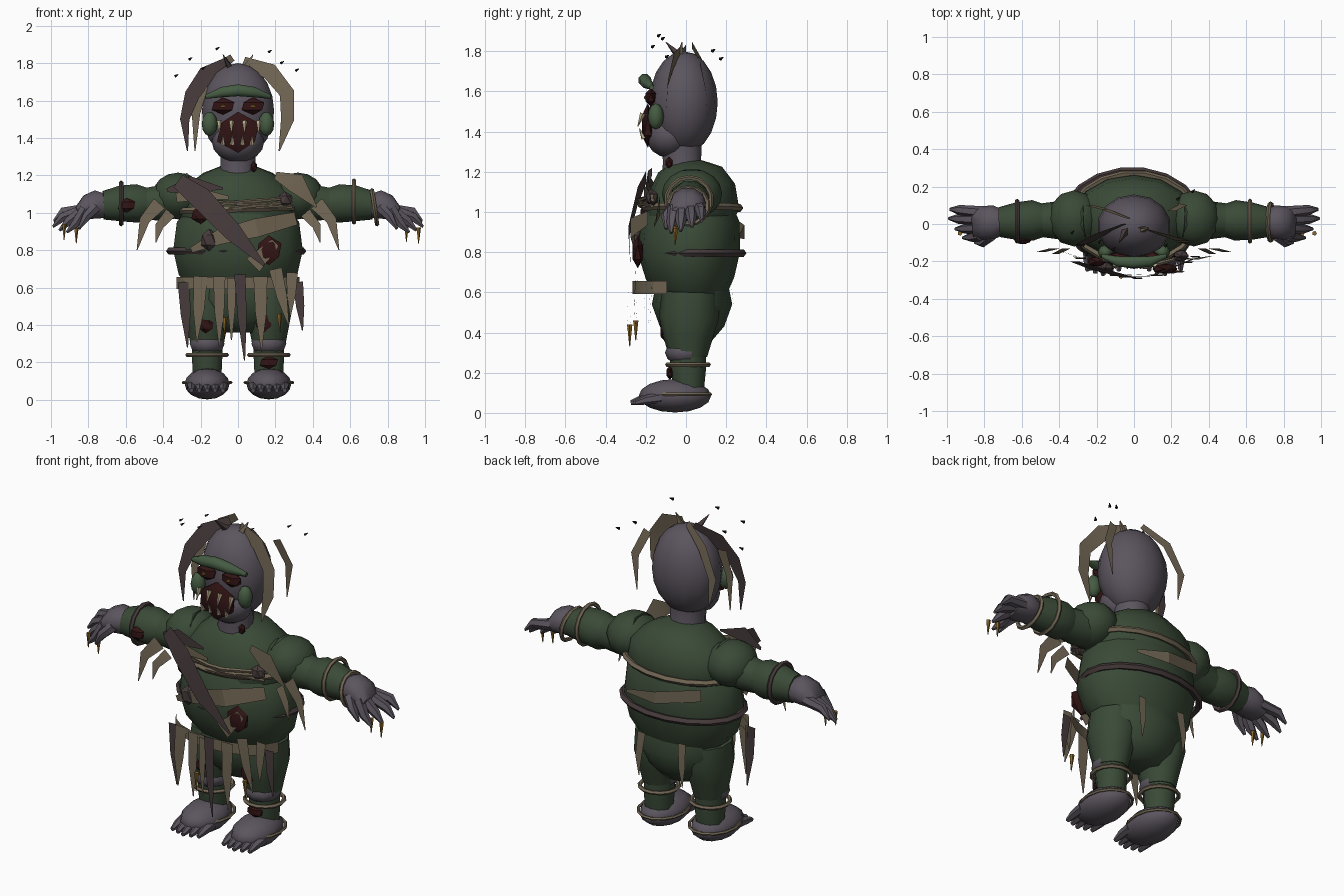
import bpy, bmesh, math
from mathutils import Vector, Matrix


def mat(name, rgb):
    m = bpy.data.materials.new(name)
    m.diffuse_color = (*rgb, 1)
    return m


SKIN = mat("grey_skin", (0.105, 0.09, 0.112))
GREEN = mat("dark_moss", (0.042, 0.068, 0.038))
MOSS = mat("light_moss", (0.06, 0.105, 0.055))
TAN = mat("dry_straw", (0.165, 0.132, 0.088))
BARK = mat("dark_bark", (0.062, 0.043, 0.044))
RED = mat("dried_red", (0.032, 0.007, 0.007))
AMBER = mat("amber", (0.25, 0.13, 0.02))
BONE = mat("bone", (0.5, 0.42, 0.27))
BLACK = mat("black", (0.008, 0.008, 0.008))


def finish(name, bm, m, angle=50):
    bmesh.ops.recalc_face_normals(bm, faces=bm.faces[:])
    me = bpy.data.meshes.new(name)
    bm.to_mesh(me)
    bm.free()
    me.materials.append(m)
    me.shade_smooth()
    me.set_sharp_from_angle(angle=math.radians(angle))
    ob = bpy.data.objects.new(name, me)
    bpy.context.collection.objects.link(ob)
    return ob


def ball(name, loc, r, m, seg=12, rings=8):
    bm = bmesh.new()
    bmesh.ops.create_uvsphere(bm, u_segments=seg, v_segments=rings, radius=1,
                              matrix=Matrix.LocRotScale(Vector(loc), None, Vector(r)))
    return finish(name, bm, m)


def lump(name, loc, r, m):
    bm = bmesh.new()
    bmesh.ops.create_icosphere(bm, subdivisions=1, radius=1,
                               matrix=Matrix.LocRotScale(Vector(loc), None, Vector(r)))
    return finish(name, bm, m, 30)


def tube(name, pts, radii, m, seg=12):
    """Capped loft of ellipses (ru, rv) along pts."""
    bm = bmesh.new()
    pts = [Vector(p) for p in pts]
    d = (pts[-1] - pts[0]).normalized()
    v = Vector((0, 1, 0)) if abs(d.y) < 0.9 else Vector((0, 0, 1))
    v = (v - d * v.dot(d)).normalized()
    u = v.cross(d)
    loops = []
    for p, r in zip(pts, radii):
        ru, rv = r if isinstance(r, tuple) else (r, r)
        loops.append([bm.verts.new(p + u * ru * math.cos(a) + v * rv * math.sin(a))
                      for a in (2 * math.pi * (i + 0.5) / seg for i in range(seg))])
    for a, b in zip(loops, loops[1:]):
        for i in range(seg):
            j = (i + 1) % seg
            bm.faces.new((a[i], a[j], b[j], b[i]))
    bm.faces.new(loops[0])
    bm.faces.new(loops[-1])
    return finish(name, bm, m)


def ring(name, loc, ra, rb, r, m, axis='Z', tilt=0, seg=14):
    """Elliptic hoop with a five-sided section."""
    bm = bmesh.new()
    rot = Matrix.Rotation(math.radians(90), 4, 'Y') if axis == 'X' else Matrix()
    mx = Matrix.Translation(loc) @ Matrix.Rotation(tilt, 4, 'Y') @ rot
    g = []
    for i in range(seg):
        a = 2 * math.pi * i / seg
        g.append([bm.verts.new(mx @ Vector(((ra + r * math.cos(b)) * math.cos(a),
                                            (rb + r * math.cos(b)) * math.sin(a), r * math.sin(b))))
                  for b in (2 * math.pi * k / 5 for k in range(5))])
    for i in range(seg):
        for k in range(5):
            n, l = (i + 1) % seg, (k + 1) % 5
            bm.faces.new((g[i][k], g[n][k], g[n][l], g[i][l]))
    return finish(name, bm, m)


def ribbon(name, pts, widths, m, side=None):
    """Flat leaf strip; width runs across the path, facing front unless side is given."""
    bm = bmesh.new()
    pts = [Vector(p) for p in pts]
    rows = []
    for i, (p, w) in enumerate(zip(pts, widths)):
        t = pts[min(i + 1, len(pts) - 1)] - pts[max(i - 1, 0)]
        s = Vector(side) if side else t.cross(Vector((0, 1, 0))).normalized()
        rows.append((bm.verts.new(p - s * w / 2), bm.verts.new(p + s * w / 2)))
    for a, b in zip(rows, rows[1:]):
        bm.faces.new((a[0], a[1], b[1], b[0]))
    return finish(name, bm, m, 20)


def spike(name, a, b, r, m, seg=5):
    return tube(name, [a, b], [r, 0.002], m, seg)


def column(name, x, rows, m, seg=14):
    return tube(name, [(x, cy, z) for z, _, _, cy in rows], [(rx, ry) for _, rx, ry, _ in rows], m, seg)


# Torso
column("pelvis", 0, [(.36, .12, .1, .03), (.43, .2, .16, .03), (.54, .265, .2, .03), (.64, .25, .18, .03)], GREEN)
column("belly", 0, [(.58, .25, .17, .03), (.67, .325, .22, .02), (.8, .355, .255, .015),
                    (.95, .335, .245, .02), (1.05, .25, .2, .02)], GREEN)
column("chest", 0, [(.93, .28, .21, .03), (1.0, .33, .235, .03), (1.12, .31, .215, .03),
                    (1.21, .19, .16, .02), (1.25, .09, .08, .0)], GREEN)

# Head
column("neck", 0, [(1.18, .11, .11, -.01), (1.25, .095, .095, -.02), (1.36, .1, .1, -.02)], SKIN)
ball("skull", (0, -.012, 1.545), (.198, .17, .255), SKIN, 14, 10)
ball("jaw", (0, -.085, 1.38), (.14, .115, .11), SKIN)
tube("brow", [(-.175, -.17, 1.62), (-.09, -.2, 1.645), (0, -.205, 1.655), (.09, -.2, 1.645), (.175, -.17, 1.62)],
     [.012, (.03, .03), (.034, .034), (.03, .03), .012], MOSS, 8)
lump("mouth", (0, -.19, 1.43), (.125, .035, .11), RED)
for s in (-1, 1):
    lump("eye", (s * .08, -.175, 1.57), (.068, .03, .046), RED)
    lump("pupil", (s * .08, -.203, 1.57), (.012, .006, .01), AMBER)
    ball("cheek", (s * .152, -.15, 1.475), (.042, .04, .065), MOSS, 8, 6)
for x in (-.1, -.035, .035, .11):
    spike("upper_tooth", (x, -.215, 1.49), (x, -.24, 1.425), .015, BONE)
for x in (-.08, -.03, .025, .075):
    spike("lower_tooth", (x, -.21, 1.365), (x, -.232, 1.415), .013, BONE)
lump("neck_wound", (.085, -.085, 1.245), (.02, .02, .03), RED)

# Hair strands
ribbon("right_hair", [(.03, -.02, 1.81), (.17, -.06, 1.755), (.262, -.09, 1.64), (.265, -.1, 1.5), (.22, -.1, 1.33)],
       [.05, .09, .08, .07, .006], TAN)
ribbon("left_hair", [(-.05, .0, 1.81), (-.17, -.05, 1.74), (-.245, -.09, 1.63), (-.285, -.11, 1.5), (-.27, -.12, 1.33)],
       [.05, .09, .08, .05, .006], BARK)
ribbon("left_inner_hair", [(-.19, -.06, 1.68), (-.225, -.08, 1.53), (-.23, -.08, 1.33)], [.06, .045, .005], TAN)
ribbon("right_outer_hair", [(.2, .07, 1.74), (.26, .1, 1.6), (.24, .11, 1.4)], [.05, .05, .005], TAN)
ribbon("left_outer_hair", [(-.03, .03, 1.83), (-.16, .08, 1.74), (-.24, .1, 1.58), (-.22, .1, 1.42)],
       [.04, .06, .05, .005], TAN)
for s, c in ((-1, BARK), (1, TAN)):
    spike("crown_tuft", (s * .04, -.03, 1.77), (s * .08, -.06 + s * .04, 1.845), .025, c, 4)

# Floating flies
for p in ((-.335, -.05, 1.73), (-.26, -.17, 1.82), (-.19, -.1, 1.77), (-.115, -.14, 1.875),
          (.165, -.12, 1.86), (.23, .13, 1.8), (.31, .17, 1.76)):
    spike("fly", p, (p[0] + .015, p[1] + .015, p[2] + .01), .009, BLACK, 4)

for s in (-1, 1):
    # Arms
    ball("shoulder", (s * .32, .03, 1.09), (.14, .15, .125), GREEN)
    tube("upper_arm", [(s * .25, .03, 1.1), (s * .42, .02, 1.05), (s * .53, .02, 1.045)], [.12, .1, .085], GREEN, 10)
    tube("forearm", [(s * .46, .02, 1.05), (s * .54, .02, 1.05), (s * .63, .015, 1.05), (s * .72, .01, 1.04)],
         [.08, .108, .1, .08], GREEN, 10)
    # Hands
    tube("palm", [(s * .68, .01, 1.04), (s * .75, .01, 1.045), (s * .81, .005, 1.03), (s * .86, .0, 1.0)],
         [(.06, .06), (.08, .09), (.068, .09), (.035, .075)], SKIN, 10)
    for i, y in enumerate((.075, .028, -.025, -.07)):
        tip = (.985, .99, .955, .915)[i]
        z = (.955, .925, .905, .895)[i]
        tube("finger", [(s * .82, y * .85, 1.02), (s * (tip - .05), y, z + .05), (s * tip, y * 1.05, z)],
             [.032, .027, .008], SKIN, 6)
    tube("thumb", [(s * .76, -.06, 1.03), (s * .81, -.1, .98), (s * .85, -.1, .915)], [.032, .026, .008], SKIN, 6)
    # Legs
    x = s * .165
    column("thigh", x, [(.28, .09, .095, .01), (.38, .11, .125, .01), (.48, .13, .15, .015), (.6, .12, .14, .02)], GREEN, 10)
    column("calf", x, [(.12, .08, .075, .015), (.22, .085, .09, .01), (.33, .085, .09, .01)], GREEN, 10)
    ball("knee", (x, -.005, .3), (.098, .1, .065), SKIN, 10, 6)
    # Feet
    ball("foot", (x, -.055, .085), (.12, .18, .083), SKIN, 12, 8)
    for k in range(5):
        tx = x + (k - 2) * .042
        dy = .012 * abs(k - 2)
        tube("toe", [(tx, -.15 + dy, .075), (tx, -.22 + dy, .065), (tx, -.275 + dy, .05)], [.028, .024, .012], SKIN, 6)
    ring("ankle_hoop", (x, .01, .24), .105, .105, .012, TAN)
    ring("foot_hoop", (x, -.03, .092), .127, .155, .009, TAN)
    # Shoulder fringes
    ribbon("outer_fringe", [(s * .42, -.13, 1.05), (s * .5, -.15, .96), (s * .54, -.15, .8)], [.08, .055, .004], TAN)
    ribbon("inner_fringe", [(s * .36, -.13, 1.0), (s * .42, -.16, .93), (s * .44, -.16, .84)], [.06, .045, .004], TAN)
    # Rear hanging leaves
    ribbon("rear_leaf", [(s * .13, .225, .64), (s * .14, .24, .5), (s * .14, .235, .39)], [.05, .04, .004], TAN)

# Hoops on arms and torso
ring("left_arm_hoop", (-.625, .015, 1.05), .11, .11, .013, BARK, 'X')
ring("right_arm_hoop", (.62, .015, 1.06), .112, .112, .012, TAN, 'X')
ring("wrist_hoop", (.73, .01, 1.03), .092, .1, .012, TAN, 'X', -.15)
ring("chest_hoop", (0, .03, 1.02), .335, .24, .018, TAN, 'Z', -.03, 18)
ring("belly_hoop", (-.01, .035, .795), .355, .25, .02, BARK, 'Z', 0, 18)
for za, zb in ((1.04, 1.08), (1.06, 1.03), (1.01, 1.06)):
    tube("chest_cord", [(-.17, -.19, za), (.06, -.23, (za + zb) / 2), (.29, -.17, zb)], [.009, .012, .009], TAN, 5)

# Claws and hanging spikes
for s, cx, z in ((-1, .93, .94), (-1, .865, .92), (1, .9, .93), (1, .965, .92)):
    spike("claw", (s * cx, -.05, z), (s * cx, -.055, z - .085), .013, AMBER)
spike("hanging_spike", (-.07, -.28, .44), (-.075, -.28, .33), .014, AMBER)
spike("hanging_spike", (.22, -.25, .46), (.225, -.25, .36), .014, AMBER)

# Crossing straps and shoulder leaves
ribbon("dark_sash", [(-.32, -.2, 1.17), (-.2, -.24, 1.08), (-.03, -.285, .9), (.14, -.275, .72)],
       [.08, .12, .1, .015], BARK)
ribbon("straw_sash", [(-.25, -.21, .8), (-.1, -.265, .87), (.1, -.275, .92), (.31, -.19, .97)], [.03, .08, .1, .07], TAN)
ribbon("left_collar", [(-.38, -.15, 1.12), (-.25, -.19, 1.15), (-.08, -.2, 1.13)], [.02, .09, .01], BARK)
ribbon("left_straw", [(-.33, -.17, 1.08), (-.2, -.21, 1.1), (-.05, -.21, 1.08)], [.05, .06, .02], TAN)
ribbon("right_collar", [(.2, -.17, 1.2), (.31, -.19, 1.16), (.42, -.17, 1.03)], [.04, .11, .01], TAN)
ribbon("belly_patch", [(.08, -.26, .72), (.2, -.26, .84)], [.1, .05], TAN)
ribbon("back_strap", [(.2, .265, .88), (.0, .29, .9), (-.25, .22, .95)], [.02, .07, .07], TAN, (0, 0, 1))

# Waist band and skirt of leaves
arc = [math.radians(a) for a in range(-170, -9, 20)]
ribbon("waist_band", [(.335 * math.cos(a), -.06 + .205 * math.sin(a), .625) for a in arc], [.065] * len(arc), TAN, (0, 0, 1))
for xa, xb, zt, zb, w, y, c in ((-.29, -.27, .63, .28, .065, -.18, BARK), (-.2, -.22, .66, .31, .075, -.24, TAN),
                                (-.1, -.1, .66, .29, .065, -.27, TAN), (-.035, -.035, .65, .32, .05, -.275, TAN),
                                (.01, .035, .67, .21, .06, -.285, BARK), (.12, .125, .66, .27, .075, -.27, TAN),
                                (.2, .27, .7, .4, .07, -.25, TAN), (.29, .28, .68, .45, .06, -.2, TAN),
                                (.32, .345, .63, .37, .055, -.17, BARK)):
    ribbon("skirt_leaf", [(xa, y, zt), ((xa + xb) / 2, y - .008, (zt + zb) / 2), (xb, y, zb)], [w, w * .8, .006], c)

# Wounds and burrs
for p, r, c in (((-.2, -.2, .99), (.055, .03, .05), RED), ((.165, -.24, .8), (.075, .03, .08), RED),
                ((-.155, -.235, .855), (.05, .035, .06), BARK), ((.25, -.17, 1.07), (.045, .035, .045), BARK),
                ((-.595, -.085, 1.04), (.052, .025, .04), RED), ((.165, -.08, .2), (.055, .02, .035), RED),
                ((-.17, -.105, .4), (.045, .025, .045), RED), ((.14, -.105, .42), (.05, .025, .06), RED)):
    lump("wound" if c == RED else "burr", p, r, c)
